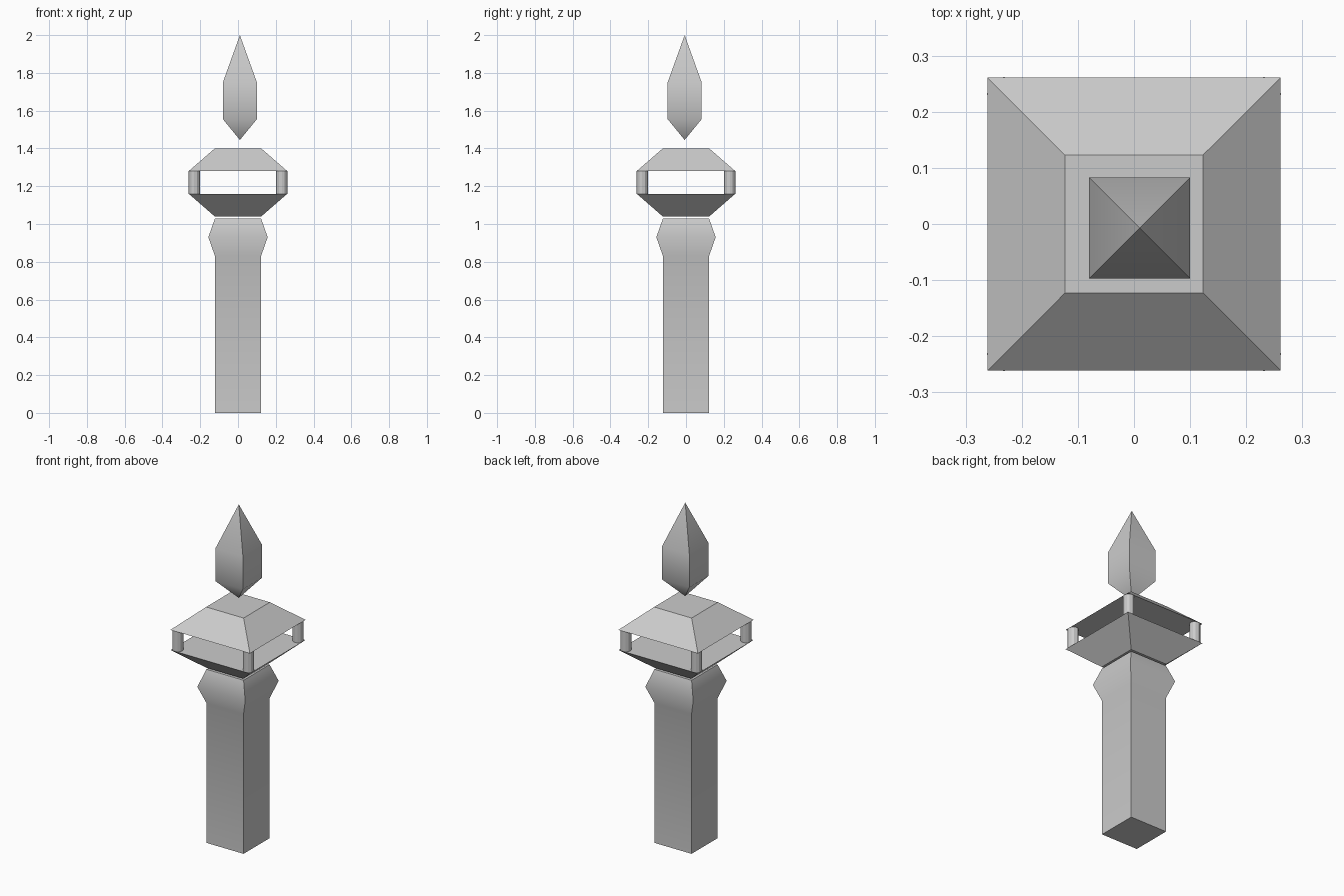
import bpy, bmesh
from math import radians

if "Cube" in bpy.data.objects:
    bpy.data.objects.remove(bpy.data.objects["Cube"])


def square_loft(name, rings, center=(0, 0), smooth=None):
    """Stack square rings (half width, z); zero width makes a point."""
    cx, cy = center
    bm = bmesh.new()
    loops = []
    for h, z in rings:
        corners = [(-1, -1), (1, -1), (1, 1), (-1, 1)] if h else [(0, 0)]
        loops.append([bm.verts.new((cx + h * sx, cy + h * sy, z)) for sx, sy in corners])
    for a, b in zip(loops, loops[1:]):
        for i in range(4):
            j = (i + 1) % 4
            quad = [a[i % len(a)], a[j % len(a)], b[j % len(b)], b[i % len(b)]]
            bm.faces.new(list(dict.fromkeys(quad)))
    for loop in (loops[0], loops[-1]):
        if len(loop) == 4:
            bm.faces.new(loop)
    bmesh.ops.recalc_face_normals(bm, faces=bm.faces)
    mesh = bpy.data.meshes.new(name)
    bm.to_mesh(mesh)
    bm.free()
    ob = bpy.data.objects.new(name, mesh)
    bpy.context.collection.objects.link(ob)
    if smooth:
        bpy.ops.object.select_all(action='DESELECT')
        ob.select_set(True)
        bpy.context.view_layer.objects.active = ob
        bpy.ops.object.shade_smooth_by_angle(angle=radians(smooth))
    return ob


# Column with flared head
square_loft("column", [(0.122, 0), (0.122, 0.83), (0.157, 0.93), (0.122, 1.03)], smooth=45)

# Lantern tray and its mirrored roof
square_loft("lantern_tray", [(0.123, 1.04), (0.261, 1.16)])
square_loft("lantern_roof", [(0.261, 1.28), (0.123, 1.40)])

# Corner posts between tray and roof
for sx in (-1, 1):
    for sy in (-1, 1):
        bpy.ops.mesh.primitive_cylinder_add(vertices=12, radius=0.03, depth=0.12,
                                            location=(sx * 0.232, sy * 0.232, 1.22))
        bpy.context.object.name = "lantern_post"

# Floating crystal, slightly off centre
square_loft("crystal", [(0, 1.445), (0.09, 1.555), (0.09, 1.75), (0, 2.0)],
            center=(0.01, -0.007), smooth=45)
